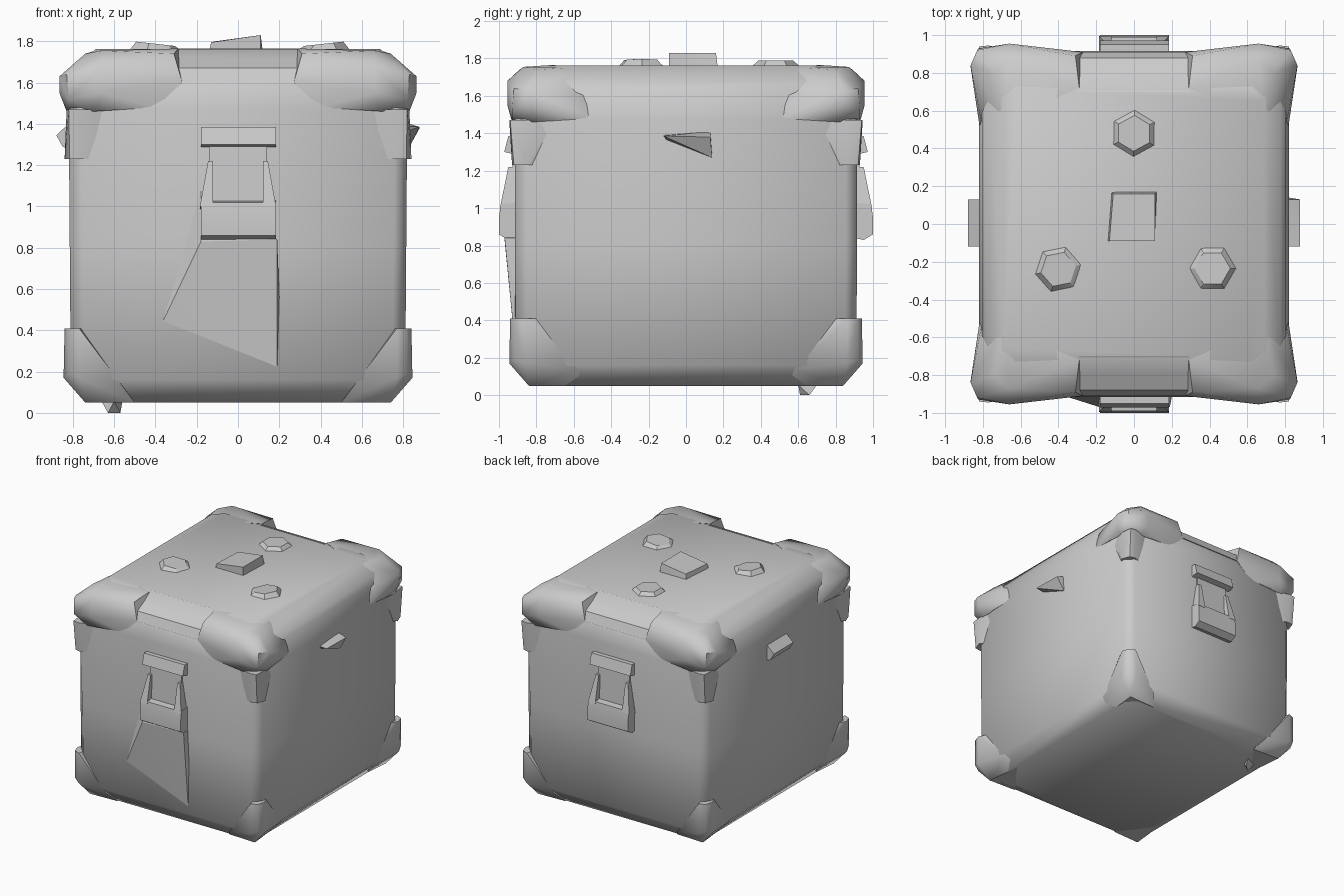
import bpy, bmesh, math


def finish(name, bm, mirror="", angle=35):
    bmesh.ops.recalc_face_normals(bm, faces=bm.faces[:])
    me = bpy.data.meshes.new(name)
    bm.to_mesh(me)
    bm.free()
    for p in me.polygons:
        p.use_smooth = True
    me.set_sharp_from_angle(angle=math.radians(angle))
    ob = bpy.data.objects.new(name, me)
    bpy.context.collection.objects.link(ob)
    if mirror:
        mod = ob.modifiers.new("Mirror", 'MIRROR')
        mod.use_axis = ["x" in mirror, "y" in mirror, False]
        mod.use_mirror_merge = False
    return ob


def hull(name, pts, mirror="", angle=35):
    bm = bmesh.new()
    for p in pts:
        bm.verts.new(p)
    r = bmesh.ops.convex_hull(bm, input=bm.verts[:])
    junk = [v for v in set(r["geom_interior"]) | set(r["geom_unused"])
            if isinstance(v, bmesh.types.BMVert) and v.is_valid]
    bmesh.ops.delete(bm, geom=junk, context='VERTS')
    return finish(name, bm, mirror, angle)


def bar(name, profile, x0, x1, mirror=""):
    """Extrude a (y, z) profile between two x positions."""
    return hull(name, [(x, y, z) for x in (x0, x1) for y, z in profile], mirror, 25)


# Crate body: chamfered rectangles lofted upward
rings = [(0.05, 0.72, 0.82, 0.07), (0.16, 0.81, 0.91, 0.06),
         (0.80, 0.815, 0.915, 0.06), (1.47, 0.82, 0.915, 0.06),
         (1.62, 0.805, 0.90, 0.07), (1.68, 0.775, 0.85, 0.07),
         (1.762, 0.69, 0.72, 0.07)]
bm = bmesh.new()
loops = []
for z, a, b, c in rings:
    pts = [(a, -b + c), (a, b - c), (a - c, b), (-a + c, b),
           (-a, b - c), (-a, -b + c), (-a + c, -b), (a - c, -b)]
    loops.append([bm.verts.new((x, y, z)) for x, y in pts])
for lo, hi in zip(loops, loops[1:]):
    for i in range(8):
        j = (i + 1) % 8
        bm.faces.new((lo[i], lo[j], hi[j], hi[i]))
bm.faces.new(loops[0][::-1])
bm.faces.new(loops[-1])
finish("crate_body", bm, angle=50)

# Lower corner caps
hull("lower_corner_cap", [
    (0.84, 0.86, 0.41), (0.77, 0.94, 0.41), (0.82, 0.92, 0.41),
    (0.845, 0.86, 0.17), (0.77, 0.945, 0.17), (0.82, 0.92, 0.19),
    (0.74, 0.84, 0.05), (0.56, 0.90, 0.13), (0.50, 0.83, 0.05),
    (0.80, 0.58, 0.14), (0.71, 0.55, 0.05), (0.76, 0.90, 0.41),
    (0.81, 0.80, 0.41)], "xy", 45)

# Upper corner caps below the lid
hull("upper_corner_cap", [
    (0.84, 0.85, 1.23), (0.77, 0.93, 1.23), (0.815, 0.92, 1.23),
    (0.83, 0.86, 1.47), (0.77, 0.945, 1.47), (0.82, 0.94, 1.47),
    (0.68, 0.90, 1.23), (0.60, 0.90, 1.47), (0.80, 0.80, 1.23),
    (0.81, 0.70, 1.47)], "xy", 45)

# Raised lid corners, leaving a sloped notch between each pair
hull("lid_corner", [
    (0.865, 0.84, 1.63), (0.865, 0.83, 1.55), (0.83, 0.82, 1.46),
    (0.82, 0.93, 1.52), (0.83, 0.92, 1.64), (0.66, 0.955, 1.55),
    (0.66, 0.955, 1.68), (0.70, 0.93, 1.46), (0.66, 0.87, 1.755),
    (0.74, 0.80, 1.74), (0.31, 0.89, 1.74), (0.29, 0.72, 1.765),
    (0.27, 0.91, 1.60), (0.40, 0.91, 1.48), (0.69, 0.55, 1.755),
    (0.81, 0.55, 1.60), (0.815, 0.50, 1.48)], "xy", 50)

# Notch floor
bar("lid_notch_floor", [(0.70, 1.765), (0.88, 1.67), (0.91, 1.60), (0.70, 1.60)],
    -0.29, 0.29, "y")

# Latches, front and back
bar("latch_top_bar", [(0.90, 1.385), (0.95, 1.385), (0.972, 1.30), (0.90, 1.285)],
    -0.18, 0.185, "y")
bar("latch_plate", [(0.90, 1.30), (0.925, 1.30), (0.94, 1.0), (0.90, 1.0)],
    -0.14, 0.14, "y")
hull("latch_arm", [
    (0.12, 0.90, 1.22), (0.145, 0.90, 1.22), (0.12, 0.95, 1.22), (0.145, 0.95, 1.22),
    (0.12, 0.90, 0.98), (0.185, 0.90, 0.98), (0.12, 0.995, 1.0), (0.185, 0.995, 1.0)],
    "xy", 25)
bar("latch_lower_bar", [(0.90, 1.03), (0.99, 1.02), (1.0, 0.95), (1.0, 0.86),
                        (0.95, 0.83), (0.90, 0.84)], -0.18, 0.185, "y")

# Sloped bracket below the front latch
hull("front_bracket", [
    (-0.18, -0.97, 0.83), (0.19, -0.97, 0.84), (0.20, -0.915, 0.56),
    (0.02, -0.925, 0.48), (-0.18, -0.91, 1.10), (-0.37, -0.91, 0.43),
    (0.19, -0.91, 0.22), (0.19, -0.90, 0.84)], angle=12)

# Side lugs
hull("right_lug", [
    (0.88, -0.12, 1.385), (0.88, 0.13, 1.38), (0.80, -0.12, 1.39), (0.80, 0.13, 1.41),
    (0.80, -0.10, 1.36), (0.82, 0.14, 1.27), (0.80, 0.05, 1.36)], angle=20)
hull("left_lug", [
    (x, y, z) for y in (-0.12, 0.13)
    for x, z in ((-0.80, 1.42), (-0.88, 1.345), (-0.85, 1.29), (-0.80, 1.27))], angle=20)

# Three faceted studs on the lid
for n, (cx, cy, turn, tilt) in enumerate(
        [(0.0, 0.48, 0.5, 0.0), (-0.40, -0.24, 0.2, -0.015), (0.415, -0.235, 0.0, 0.015)]):
    pts = []
    for i in range(6):
        a = turn + i * math.pi / 3
        c, s = math.cos(a), math.sin(a)
        pts.append((cx + 0.13 * c, cy + 0.13 * s, 1.755))
        pts.append((cx + 0.095 * c, cy + 0.095 * s, 1.788 + tilt * c * 0.7))
    hull("lid_stud_%d" % (n + 1), pts, angle=15)

# Slanted centre block on the lid
hull("lid_centre_block", [
    (-0.14, -0.09, 1.75), (0.11, -0.09, 1.75), (0.12, 0.17, 1.75), (-0.12, 0.17, 1.75),
    (-0.13, -0.09, 1.795), (0.11, -0.09, 1.83), (0.11, 0.16, 1.83), (-0.11, 0.16, 1.80)],
    angle=15)

# Small foot
hull("small_foot", [
    (-0.66, 0.65, 0.055), (-0.56, 0.70, 0.055), (-0.60, 0.60, 0.055),
    (-0.63, 0.61, 0.0), (-0.57, 0.66, 0.0)], angle=15)
